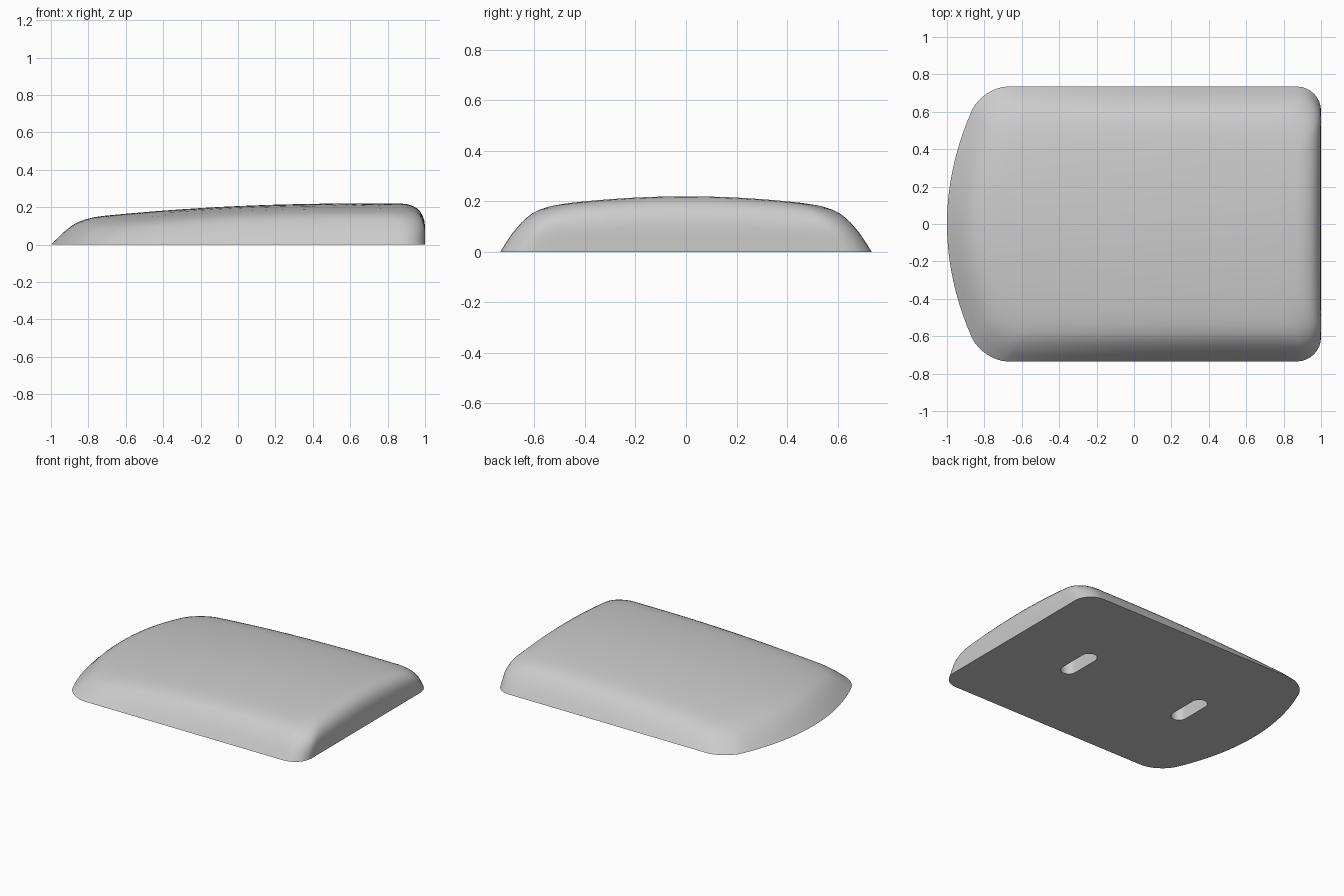
import bpy, bmesh, math

cube = bpy.data.objects.get("Cube")
if cube:
    bpy.data.objects.remove(cube, do_unlink=True)

grey = bpy.data.materials.new("light grey")
grey.use_nodes = True
grey.diffuse_color = (0.6, 0.6, 0.6, 1)
grey.node_tree.nodes["Principled BSDF"].inputs["Base Color"].default_value = (0.6, 0.6, 0.6, 1)

HALF_WIDTH = 0.735
BOW = 0.36  # curvature of the bowed end


def crown(x, y):
    """Height of the gently domed top."""
    spine = 0.22 - 0.038 * max(0, 0.6 - x) ** 2
    return spine - 0.125 * y * y


def line(a, b, n):
    return [(a[0] + (b[0] - a[0]) * i / n, a[1] + (b[1] - a[1]) * i / n)
            for i in range(1, n)]


def arc(cx, cy, r, start, n=8):
    return [(cx + r * math.cos(start + math.pi / 2 * i / n),
             cy + r * math.sin(start + math.pi / 2 * i / n)) for i in range(n + 1)]


def outline(side, bowed, straight):
    """Rounded footprint, inset separately on the sides and the two ends."""
    w = HALF_WIDTH - side
    left, right = -1 + bowed + BOW * w * w, 1 - straight
    r = 0.13
    q = math.pi / 2
    corners = [arc(right - r, w - r, r, 0), arc(left + r, w - r, r, q),
               arc(left + r, r - w, r, 2 * q), arc(right - r, r - w, r, 3 * q)]
    counts = (24, 20, 24, 20)
    points = []
    for i, corner in enumerate(corners):
        nxt = corners[(i + 1) % 4]
        run = corner + line(corner[-1], nxt[0], counts[i])
        points += run
    # push the left end outwards into a bow
    return [(x - BOW * (w * w - y * y) if x <= left + r + 1e-6 else x, y)
            for x, y in points]


# Rolled edge: height fraction, then inset of sides, bowed end, straight end
edge = [(0, 0, 0, 0), (0.15, 0.014, 0.018, 0), (0.3, 0.03, 0.038, 0),
        (0.45, 0.046, 0.058, 0), (0.58, 0.065, 0.08, 0.004),
        (0.7, 0.084, 0.102, 0.012), (0.8, 0.105, 0.125, 0.025),
        (0.88, 0.127, 0.152, 0.042), (0.94, 0.155, 0.185, 0.065),
        (0.985, 0.2, 0.23, 0.095), (1, 0.26, 0.28, 0.13)]

bm = bmesh.new()
rings = []
for f, side, bowed, straight in edge:
    pts = outline(side, bowed, straight)
    rings.append([bm.verts.new((x, y, f * crown(x, y))) for x, y in pts])
for scale in (0.85, 0.65, 0.45, 0.25, 0.1):
    rings.append([bm.verts.new((x * scale, y * scale, crown(x * scale, y * scale)))
                  for x, y in pts])
n = len(pts)
for low, high in zip(rings, rings[1:]):
    for i in range(n):
        j = (i + 1) % n
        bm.faces.new((low[i], low[j], high[j], high[i]))
peak = bm.verts.new((0, 0, crown(0, 0)))
for i in range(n):
    bm.faces.new((rings[-1][i], rings[-1][(i + 1) % n], peak))
bm.faces.new(list(reversed(rings[0])))  # flat underside
bmesh.ops.recalc_face_normals(bm, faces=bm.faces)


def add_object(name, bm):
    mesh = bpy.data.meshes.new(name)
    bm.to_mesh(mesh)
    bm.free()
    mesh.materials.append(grey)
    obj = bpy.data.objects.new(name, mesh)
    bpy.context.collection.objects.link(obj)
    return obj


body = add_object("domed_cover", bm)


def slot_cutter(x, depth=0.11, radius=0.053, reach=0.1):
    """Round-ended slot running across the width."""
    bm = bmesh.new()
    pts = [(x + radius * math.cos(math.pi * i / 12),
            reach + radius * math.sin(math.pi * i / 12)) for i in range(13)]
    pts += [(2 * x - px, -py) for px, py in pts]
    base = bm.faces.new([bm.verts.new((px, py, -0.05)) for px, py in pts])
    res = bmesh.ops.extrude_face_region(bm, geom=[base])
    top = [v for v in res["geom"] if isinstance(v, bmesh.types.BMVert)]
    bmesh.ops.translate(bm, verts=top, vec=(0, 0, depth + 0.05))
    bmesh.ops.recalc_face_normals(bm, faces=bm.faces)
    cutter = add_object("slot_cutter", bm)
    cutter.hide_render = True
    return cutter


# Two mounting slots in the underside
bpy.ops.object.select_all(action='DESELECT')
bpy.context.view_layer.objects.active = body
body.select_set(True)
for x in (-0.46, 0.46):
    cutter = slot_cutter(x)
    mod = body.modifiers.new("slot", 'BOOLEAN')
    mod.operation = 'DIFFERENCE'
    mod.solver = 'EXACT'
    mod.object = cutter
    bpy.ops.object.modifier_apply(modifier=mod.name)
    bpy.data.objects.remove(cutter, do_unlink=True)

bpy.ops.object.shade_smooth_by_angle(angle=math.radians(35))
